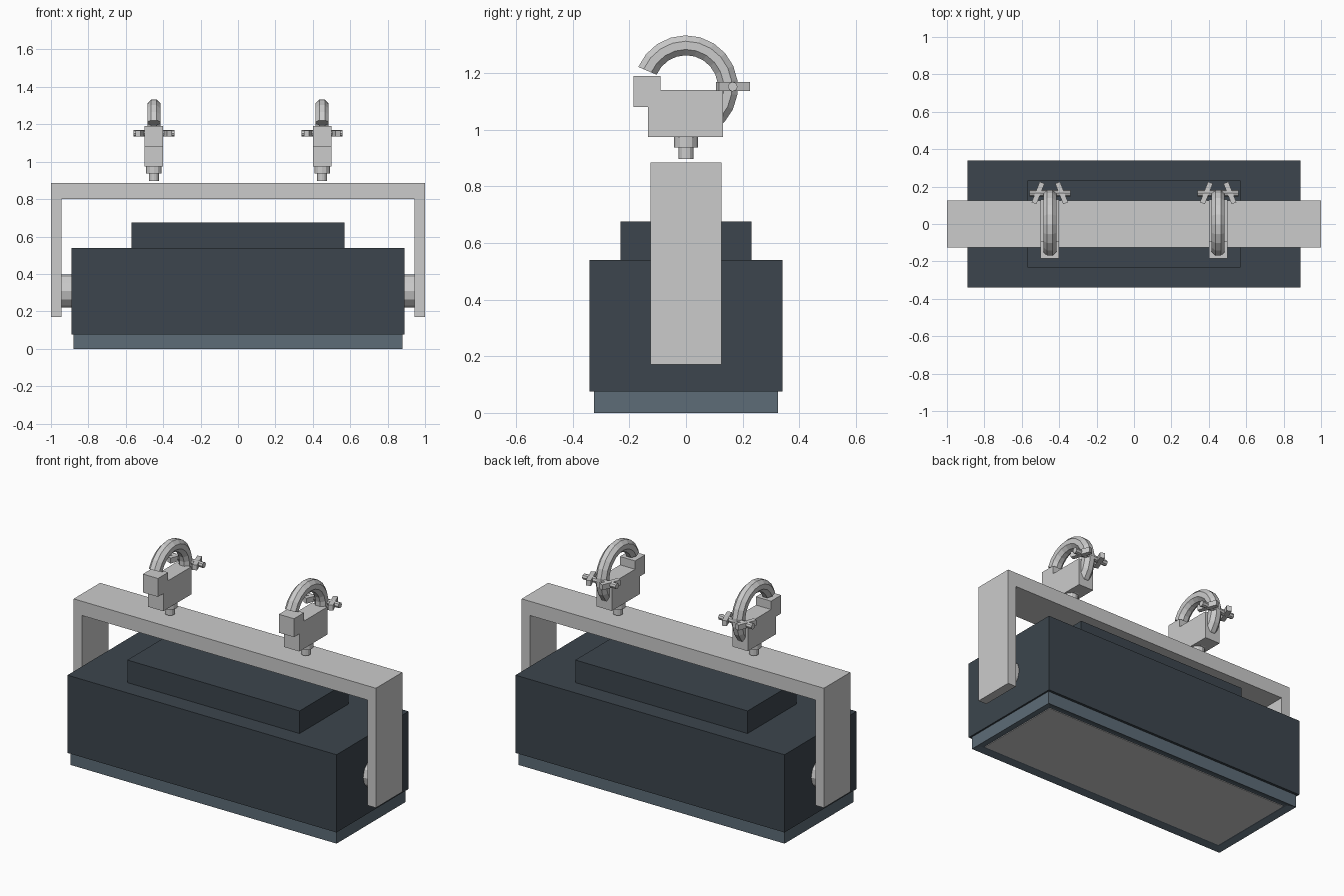
import bpy, bmesh
from math import sin, cos, radians, pi, atan2
from mathutils import Matrix, Vector

if "Cube" in bpy.data.objects:
    bpy.data.objects.remove(bpy.data.objects["Cube"])


def material(name, rgb):
    m = bpy.data.materials.new(name)
    m.diffuse_color = (*rgb, 1)
    m.use_nodes = True
    m.node_tree.nodes["Principled BSDF"].inputs["Base Color"].default_value = m.diffuse_color
    return m


DARK = material("dark_housing", (0.045, 0.06, 0.075))
SLATE = material("slate_frame", (0.11, 0.15, 0.185))


def finish(name, bm, mat=None):
    bmesh.ops.recalc_face_normals(bm, faces=bm.faces)
    me = bpy.data.meshes.new(name)
    bm.to_mesh(me)
    bm.free()
    ob = bpy.data.objects.new(name, me)
    bpy.context.collection.objects.link(ob)
    if mat:
        me.materials.append(mat)
    return ob


def box(name, lo, hi, mat=None, rot_z=0):
    lo, hi = Vector(lo), Vector(hi)
    bm = bmesh.new()
    bmesh.ops.create_cube(bm, size=1, matrix=Matrix.Translation((lo + hi) / 2)
                          @ Matrix.Rotation(rot_z, 4, 'Z')
                          @ Matrix.Diagonal((*(hi - lo), 1)))
    return finish(name, bm, mat)


def rod(name, a, b, r, sides):
    a, b = Vector(a), Vector(b)
    rot = (b - a).to_track_quat('Z', 'Y').to_matrix().to_4x4()
    bm = bmesh.new()
    bmesh.ops.create_cone(bm, cap_ends=True, segments=sides, radius1=r, radius2=r,
                          depth=(b - a).length,
                          matrix=Matrix.Translation((a + b) / 2) @ rot)
    return finish(name, bm)


def extrude(name, pts, step):
    bm = bmesh.new()
    face = bm.faces.new([bm.verts.new(p) for p in pts])
    new = bmesh.ops.extrude_face_region(bm, geom=[face])["geom"]
    bmesh.ops.translate(bm, vec=step, verts=[v for v in new if isinstance(v, bmesh.types.BMVert)])
    return finish(name, bm)


def hook(name, cx, cz, major, minor, start, end, steps, sides):
    bm = bmesh.new()
    rings = []
    for i in range(steps + 1):
        t = radians(start + (end - start) * i / steps)
        ring = []
        for j in range(sides):
            p = 2 * pi * (j + 0.5) / sides
            r = major + minor * cos(p)
            ring.append(bm.verts.new((cx + minor * sin(p), r * cos(t), cz + r * sin(t))))
        rings.append(ring)
    for a, b in zip(rings, rings[1:]):
        for j in range(sides):
            k = (j + 1) % sides
            bm.faces.new((a[j], a[k], b[k], b[j]))
    bm.faces.new(rings[0])
    bm.faces.new(rings[-1])
    return finish(name, bm)


# Lamp housing and raised top
box("housing", (-0.89, -0.34, 0.075), (0.89, 0.34, 0.54), DARK)
box("top_cover", (-0.57, -0.232, 0.54), (0.57, 0.232, 0.675), DARK)

# Bottom frame with shallow recess for the lens
bm = bmesh.new()
bmesh.ops.create_cube(bm, size=1, matrix=Matrix.Translation((0, 0, 0.0375))
                      @ Matrix.Diagonal((1.76, 0.65, 0.075, 1)))
bm.normal_update()
under = min(bm.faces, key=lambda f: f.calc_center_median().z)
bmesh.ops.inset_region(bm, faces=[under], thickness=0.05)
bmesh.ops.translate(bm, vec=(0, 0, 0.012), verts=under.verts)
finish("lens_frame", bm, SLATE)
box("lens", (-0.83, -0.275, 0.008), (0.83, 0.275, 0.02))

# Yoke bracket
yoke = [(-1, 0.17), (-1, 0.885), (1, 0.885), (1, 0.17),
        (0.945, 0.17), (0.945, 0.8), (-0.945, 0.8), (-0.945, 0.17)]
extrude("yoke", [(x, -0.125, z) for x, z in yoke], (0, 0.25, 0))

clamp = [(-0.135, 0.975), (0.13, 0.975), (0.13, 1.14), (-0.09, 1.14),
         (-0.09, 1.19), (-0.185, 1.19), (-0.185, 1.08), (-0.135, 1.08)]

for side, s in (("left", -1), ("right", 1)):
    # Pivot between housing and yoke
    rod(side + "_pivot", (s * 0.88, 0, 0.308), (s * 0.95, 0, 0.308), 0.088, 12)

    # Clamp block, stem and hook
    cx = s * 0.45
    extrude(side + "_clamp_block", [(cx - 0.05, y, z) for y, z in clamp], (0.1, 0, 0))
    rod(side + "_clamp_collar", (cx, 0, 0.938), (cx, 0, 0.976), 0.042, 12)
    rod(side + "_clamp_stem", (cx, 0, 0.897), (cx, 0, 0.94), 0.027, 12)
    hook(side + "_hook", cx, 1.15, 0.148, 0.038, 157, -75, 14, 8)

    # Wing bolt: cross bar and two slanted wings
    rod(side + "_bolt_bar", (cx - 0.11, 0.165, 1.152), (cx + 0.11, 0.165, 1.152), 0.017, 8)
    for w in (-1, 1):
        wx = cx + w * 0.063
        box(f"{side}_bolt_wing_{'a' if w < 0 else 'b'}", (wx - 0.014, 0.107, 1.136),
            (wx + 0.014, 0.225, 1.168), rot_z=w * atan2(0.045, 0.115))
